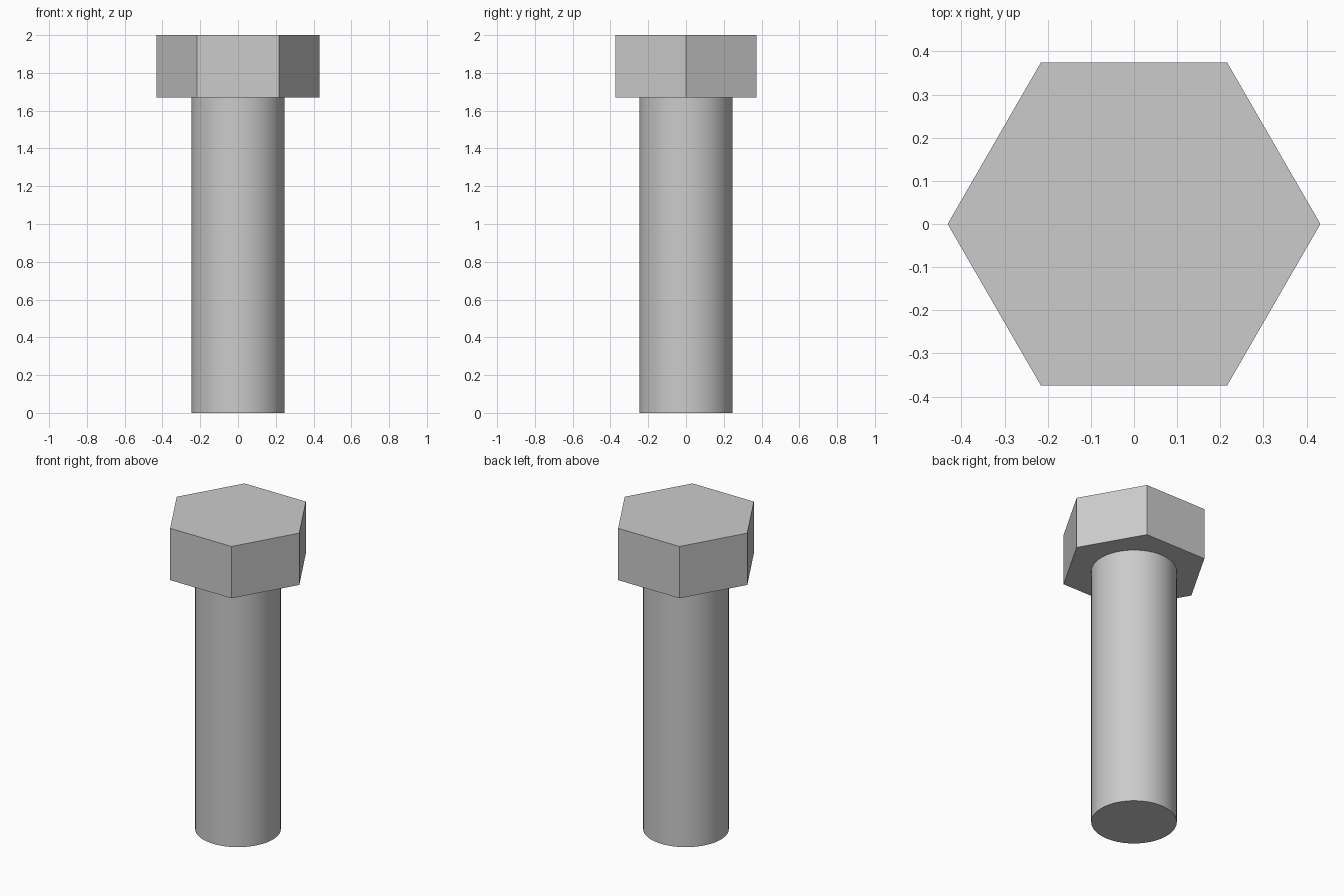
import bpy
from math import radians

if "Cube" in bpy.data.objects:
    bpy.data.objects.remove(bpy.data.objects["Cube"])

HEAD_BASE, TOP = 1.67, 2.0


def prism(name, sides, radius, z0, z1, turn=0.0):
    """Upright capped prism between two heights."""
    bpy.ops.mesh.primitive_cylinder_add(
        vertices=sides, radius=radius, depth=z1 - z0,
        location=(0, 0, (z0 + z1) / 2), rotation=(0, 0, turn))
    obj = bpy.context.object
    obj.name = name
    bpy.ops.object.transform_apply(location=True, rotation=True, scale=True)
    return obj


# Round shank, smooth sides with a sharp bottom rim
prism("shank", 64, 0.247, 0.0, HEAD_BASE)
bpy.ops.object.shade_smooth_by_angle(angle=radians(30))

# Hexagonal head, corners pointing along x
prism("hex_head", 6, 0.432, HEAD_BASE, TOP, radians(30))
